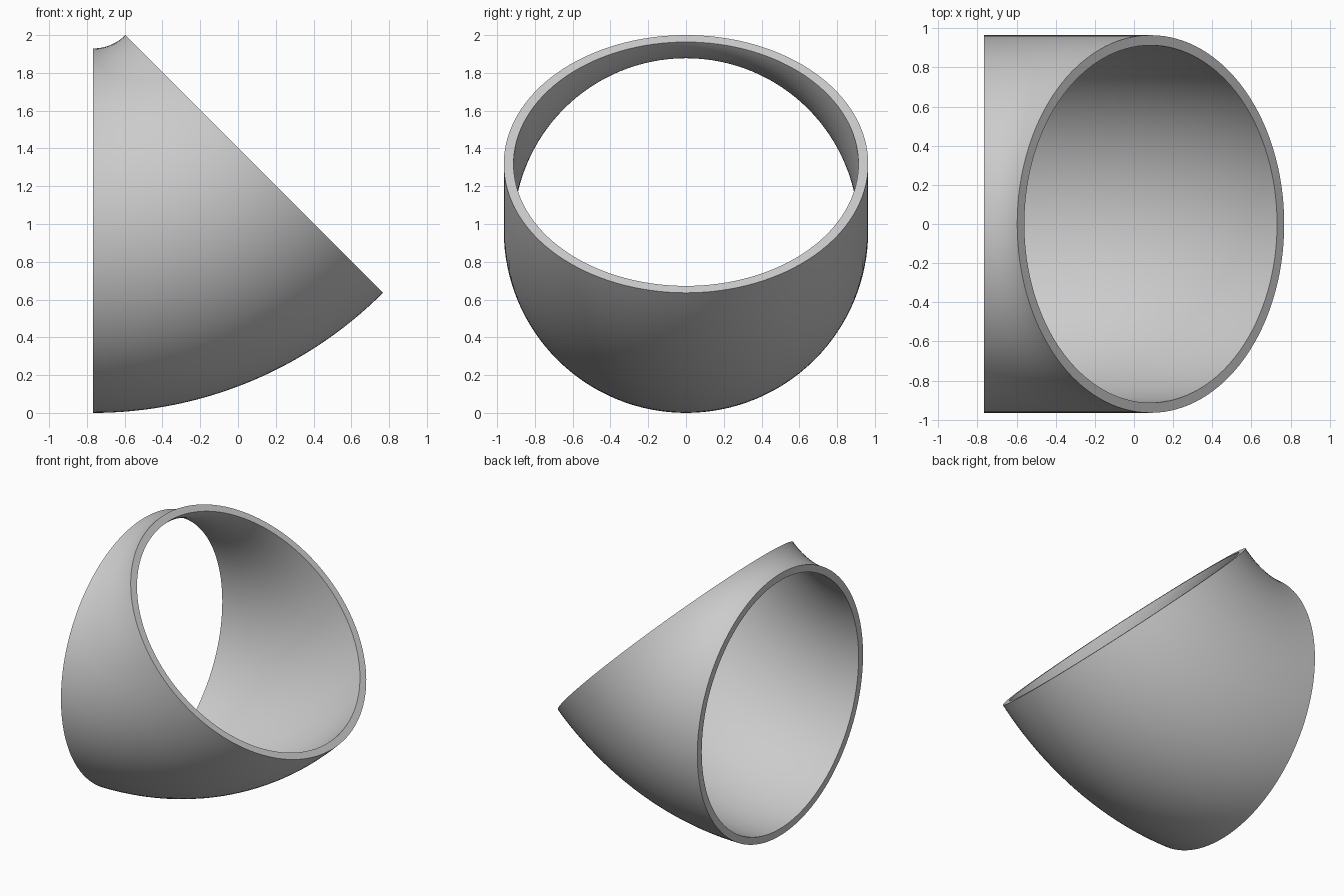
import bpy, bmesh, math

if "Cube" in bpy.data.objects:
    bpy.data.objects.remove(bpy.data.objects["Cube"])

R_OUT, R_IN = 0.9647, 0.913      # pipe outer and inner radius
BEND = 1.2059                    # bend radius of the centre line
SWEEP = math.radians(45)
AX, AZ = -0.7674, 2.1706         # bend axis (runs along y)
SIDES, STEPS = 128, 32

mat = bpy.data.materials.new("plain_grey")
mat.diffuse_color = (0.6, 0.6, 0.6, 1)
mat.use_nodes = True
mat.node_tree.nodes["Principled BSDF"].inputs["Base Color"].default_value = mat.diffuse_color

bm = bmesh.new()


def ring(r, a):
    """Circle of the pipe section at bend angle a."""
    verts = []
    for i in range(SIDES):
        t = 2 * math.pi * i / SIDES
        d = BEND + r * math.cos(t)
        verts.append(bm.verts.new((AX + d * math.sin(a), r * math.sin(t), AZ - d * math.cos(a))))
    return verts


def bridge(a, b):
    for i in range(SIDES):
        j = (i + 1) % SIDES
        bm.faces.new((a[i], a[j], b[j], b[i]))


# outer and inner walls
angles = [SWEEP * k / STEPS for k in range(STEPS + 1)]
outer = [ring(R_OUT, a) for a in angles]
inner = [ring(R_IN, a) for a in angles]
for wall in (outer, inner):
    for a, b in zip(wall, wall[1:]):
        bridge(a, b)

# flat end rims
bridge(outer[0], inner[0])
bridge(outer[-1], inner[-1])
bmesh.ops.recalc_face_normals(bm, faces=bm.faces)

mesh = bpy.data.meshes.new("pipe_elbow")
bm.to_mesh(mesh)
bm.free()
mesh.materials.append(mat)
obj = bpy.data.objects.new("pipe_elbow", mesh)
bpy.context.collection.objects.link(obj)

# smooth walls, sharp rims
bpy.context.view_layer.objects.active = obj
obj.select_set(True)
bpy.ops.object.shade_smooth_by_angle(angle=math.radians(30))
